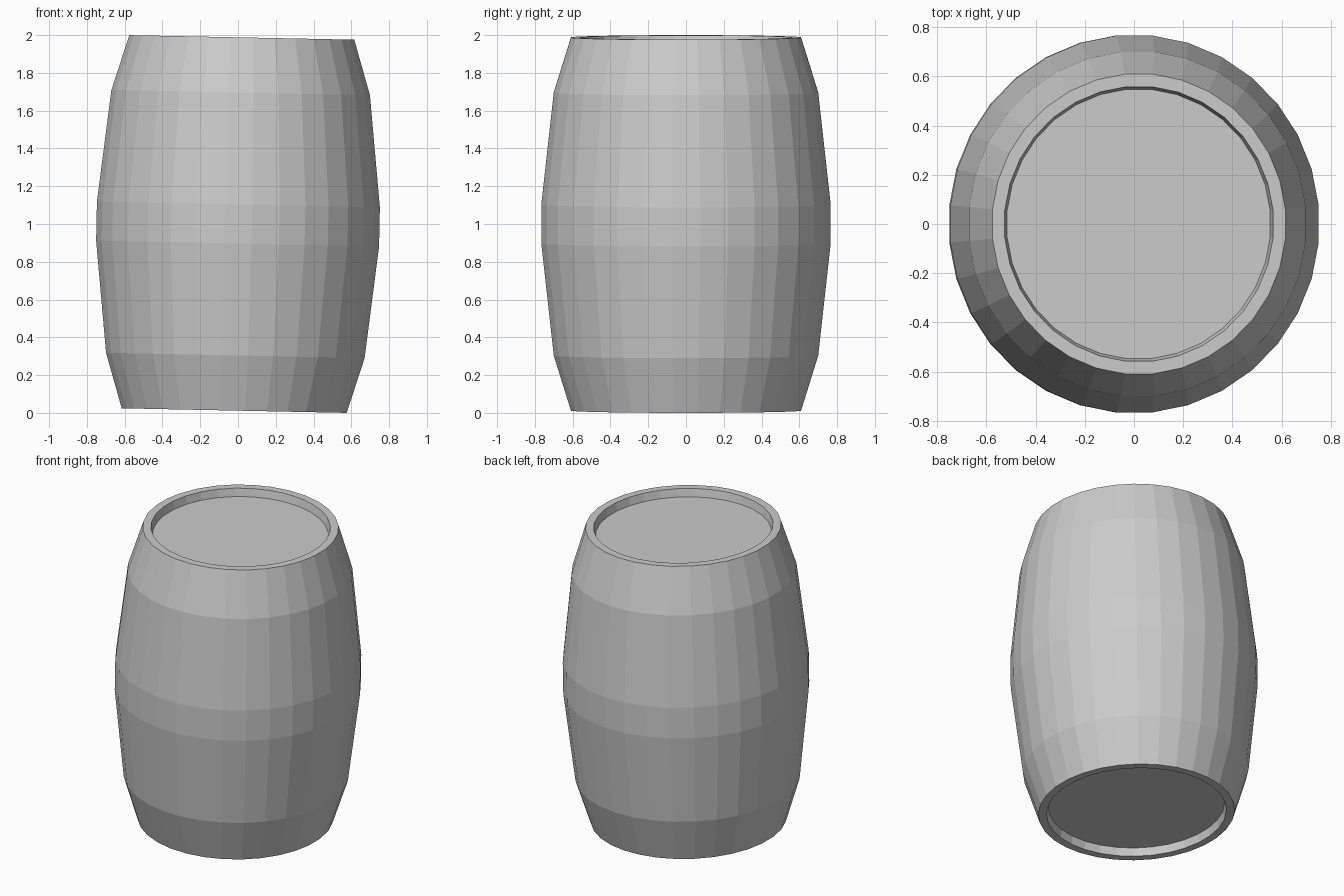
import bpy, bmesh, math

if "Cube" in bpy.data.objects:
    bpy.data.objects.remove(bpy.data.objects["Cube"])

SIDES = 32
APOTHEM = math.cos(math.pi / SIDES)

# Half profile (distance to flat face, height) from the recessed lid to the belly
upper = [(0.547, 0.936), (0.558, 0.988), (0.609, 0.988), (0.70, 0.696), (0.766, 0.103)]
# The lower half mirrors the upper one
profile = upper + [(r, -z) for r, z in reversed(upper)]

# Barrel: spun profile, slightly oval, with recessed lids
bm = bmesh.new()
rings = []
for r, z in profile:
    ring = []
    for i in range(SIDES):
        a = 2 * math.pi * (i + 0.5) / SIDES
        ring.append(bm.verts.new((0.978 * r / APOTHEM * math.cos(a),
                                  r / APOTHEM * math.sin(a), z)))
    rings.append(ring)

for a, b in zip(rings, rings[1:]):
    for i in range(SIDES):
        j = (i + 1) % SIDES
        bm.faces.new((a[i], b[i], b[j], a[j]))
bm.faces.new(rings[0])
bm.faces.new(rings[-1][::-1])
bmesh.ops.recalc_face_normals(bm, faces=bm.faces[:])

mesh = bpy.data.meshes.new("barrel")
bm.to_mesh(mesh)
bm.free()
barrel = bpy.data.objects.new("barrel", mesh)
bpy.context.collection.objects.link(barrel)

# Slight lean to the right
barrel.rotation_euler = (0, 0.0203, 0)
barrel.location = (0, 0, 1.0)
